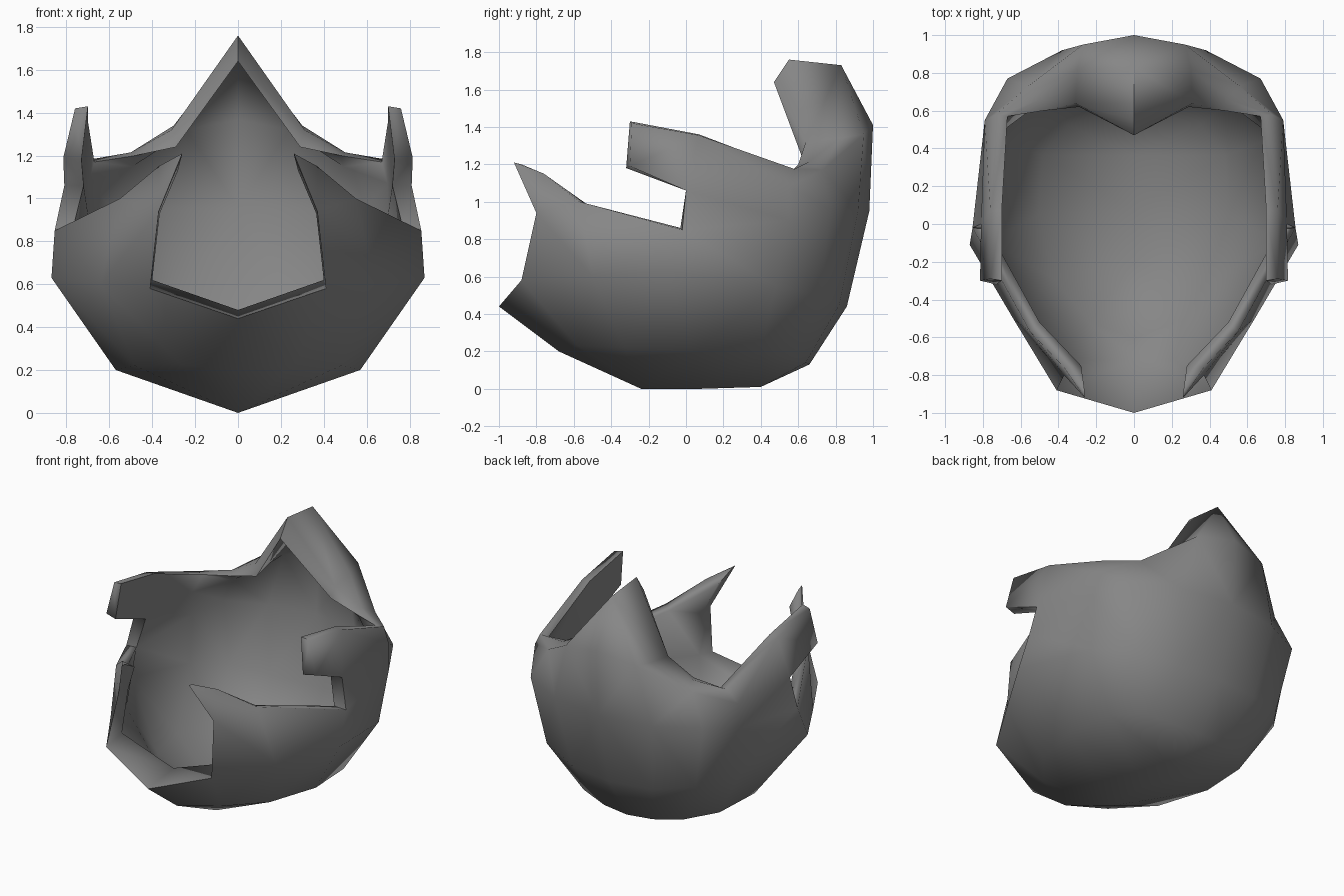
import bpy, bmesh, math
from mathutils import Vector

if "Cube" in bpy.data.objects:
    bpy.data.objects.remove(bpy.data.objects["Cube"])

# Half-shell meridian profiles, bottom to rim, from the front round to the back
front = [(0, -.24, 0), (0, -.68, .2), (0, -1, .44)]
corner = [(0, -.24, 0), (.27, -.58, .23), (.41, -.88, .58), (.37, -.80, .94)]
jaw = [(0, -.24, 0), (.48, -.33, .22), (.64, -.50, .60), (.55, -.57, 1.0)]
side = [(0, .08, 0), (.57, .05, .20), (.87, -.11, .63), (.855, -.02, .85),
        (.81, 0, 1.06), (.76, .07, 1.355)]
rear_side = [(0, .4, .01), (.54, .40, .19), (.76, .48, .55), (.79, .55, .9),
             (.79, .55, 1.08), (.73, .58, 1.175)]
rear = [(0, .4, .01), (.39, .58, .17), (.58, .72, .5), (.67, .77, .96),
        (.56, .73, 1.17), (.50, .66, 1.215)]
nape = [(0, .4, .01), (.19, .64, .14), (.31, .82, .45), (.38, .92, .95),
        (.27, .95, 1.36), (.30, .82, 1.34), (.31, .64, 1.32)]
back = [(0, .4, .01), (0, .66, .13), (0, .86, .44), (0, .98, .95),
        (0, 1, 1.41), (0, .83, 1.73), (0, .55, 1.76)]
spike_tip, spike_mid = (.26, -.92, 1.21), (.37, -.76, 1.15)
flap_low, flap_high = (.815, -.30, 1.19), (.76, -.29, 1.42)

# Rim points whose inner partner is placed by hand
inner_rim = {
    front[2]: (0, -.72, .48), corner[2]: (.40, -.72, .62),
    corner[3]: (.365, -.70, .93), spike_tip: (.262, -.88, 1.20),
    spike_mid: (.28, -.75, 1.13), jaw[3]: (.50, -.52, .98),
    side[3]: (.77, -.03, .86), side[4]: (.72, 0, 1.06),
    side[5]: (.70, .07, 1.36), flap_low: (.73, -.32, 1.18),
    flap_high: (.70, -.30, 1.43), rear_side[5]: (.67, .57, 1.17),
    rear[5]: (.48, .60, 1.2), nape[6]: (.29, .62, 1.24), back[6]: (0, .47, 1.64),
}


def inner(p):
    """Partner point on the inside surface."""
    if p in inner_rim:
        return Vector(inner_rim[p])
    v = Vector(p)
    return v + (Vector((0, .05, 1.0)) - v).normalized() * .11


# Outer patches: strips between neighbouring profiles, then spike, flap and nape
patches = []
columns = [front, corner, jaw, side, rear_side, rear, nape, back]
for a, b in zip(columns, columns[1:]):
    for i in range(min(len(a), len(b)) - 1):
        quad = [a[i], b[i], b[i + 1], a[i + 1]]
        patches.append(list(dict.fromkeys(quad)))
patches.append([corner[3], jaw[3], spike_mid, spike_tip])
patches.append([side[4], side[5], flap_high, flap_low])
patches.append([rear[5], nape[5], nape[6]])

# Edges used once form the rim (or lie on the mirror plane)
edges = {}
for f in patches:
    for p, q in zip(f, f[1:] + f[:1]):
        edges.setdefault(frozenset((p, q)), []).append((p, q))

# Outer skin, inner skin and rim, on both sides
bm = bmesh.new()
for s in (1, -1):
    def face(points):
        bm.faces.new([bm.verts.new((s * p[0], p[1], p[2])) for p in points])
    for f in patches:
        face(f)
        face([inner(p) for p in reversed(f)])
    for uses in edges.values():
        p, q = uses[0]
        if len(uses) == 1 and (p[0] > 0 or q[0] > 0):
            face([q, p, inner(p), inner(q)])
bmesh.ops.remove_doubles(bm, verts=bm.verts, dist=.0005)
bmesh.ops.triangulate(bm, faces=[f for f in bm.faces if len(f.verts) > 3])
bmesh.ops.recalc_face_normals(bm, faces=bm.faces)
mesh = bpy.data.meshes.new("helmet_shell")
bm.to_mesh(mesh)
bm.free()

mat = bpy.data.materials.new("mid grey")
mat.diffuse_color = (.24, .24, .24, 1)
mat.use_nodes = True
mat.node_tree.nodes["Principled BSDF"].inputs["Base Color"].default_value = mat.diffuse_color
mesh.materials.append(mat)
shell = bpy.data.objects.new("helmet_shell", mesh)
bpy.context.collection.objects.link(shell)
bpy.context.view_layer.objects.active = shell
shell.select_set(True)
bpy.ops.object.shade_smooth_by_angle(angle=math.radians(85))
